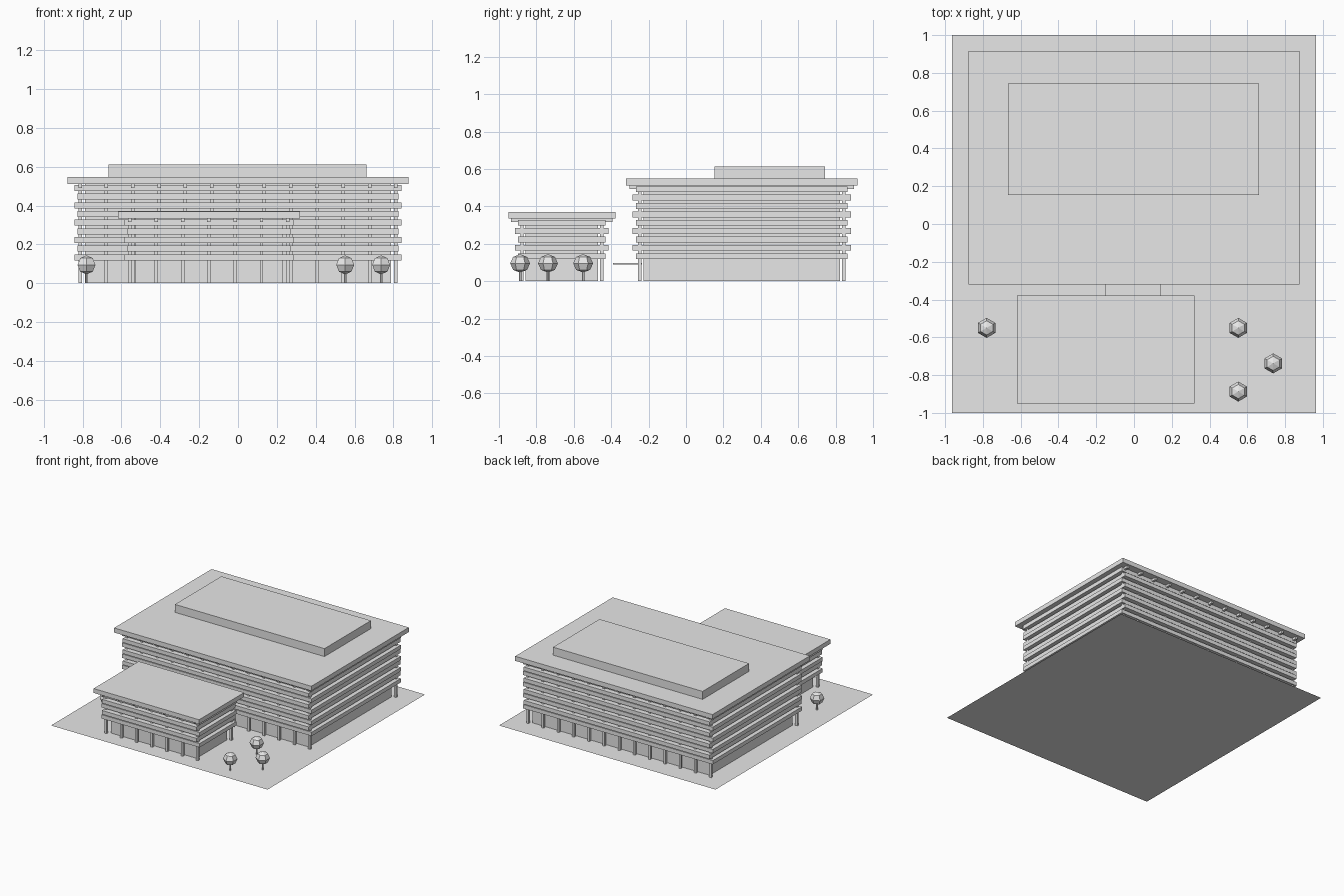
import bpy
import bmesh
from mathutils import Matrix, Vector

default = bpy.data.objects.get("Cube")
if default:
    bpy.data.objects.remove(default, do_unlink=True)

grey = bpy.data.materials.new("light_grey")
grey.use_nodes = True
grey.diffuse_color = (0.8, 0.8, 0.8, 1)
grey.node_tree.nodes["Principled BSDF"].inputs["Base Color"].default_value = (0.8, 0.8, 0.8, 1)


def finish(name, bm):
    mesh = bpy.data.meshes.new(name)
    bm.to_mesh(mesh)
    bm.free()
    mesh.materials.append(grey)
    obj = bpy.data.objects.new(name, mesh)
    bpy.context.collection.objects.link(obj)
    return obj


def add_box(bm, cx, cy, hx, hy, z0, z1):
    """Box from its plan centre, half sizes and bottom and top heights."""
    place = Matrix.Translation((cx, cy, (z0 + z1) / 2))
    size = Matrix.Diagonal((2 * hx, 2 * hy, z1 - z0, 1))
    bmesh.ops.create_cube(bm, size=1, matrix=place @ size)


def box(name, *dims):
    bm = bmesh.new()
    add_box(bm, *dims)
    return finish(name, bm)


BASE = 0.001
FIRST_BAND, BAND_STEP, BAND_THICK = 0.118, 0.0447, 0.031
BAY, COLUMN = 0.1355, 0.009


def building(name, cx, cy, bays, col_y, bands, roof_z, roof_top, roof_hx, roof_hy, beam_hy):
    col_x = bays * BAY / 2

    # Recessed wall core and overhanging roof
    box(name + "_core", cx, cy, col_x - 0.026, col_y - 0.02, BASE, roof_z)
    box(name + "_roof", cx, cy, roof_hx, roof_hy, roof_z, roof_top)

    # Stacked bands, alternately longer in x and in y
    bm = bmesh.new()
    for i in range(bands):
        z = FIRST_BAND + i * BAND_STEP
        out_x, out_y = (0.03, 0.02) if i % 2 == 0 else (0.013, 0.037)
        add_box(bm, cx, cy, col_x + out_x, col_y + out_y, z, z + BAND_THICK)
    finish(name + "_bands", bm)

    # Columns along the front and back, with a roof beam over each pair
    columns, beams = bmesh.new(), bmesh.new()
    for i in range(bays + 1):
        x = cx - col_x + i * BAY
        for side in (-1, 1):
            add_box(columns, x, cy + side * col_y, COLUMN, COLUMN, BASE, roof_z)
        add_box(beams, x, cy, COLUMN, beam_hy, roof_z - 0.019, roof_z)
    finish(name + "_columns", columns)
    finish(name + "_roof_beams", beams)


# Ground sheet
bm = bmesh.new()
bmesh.ops.create_grid(bm, x_segments=1, y_segments=1, size=1,
                      matrix=Matrix.Diagonal((0.963, 1, 1, 1)))
finish("ground_sheet", bm)

# Two buildings, the rooftop plant room and the link canopy
building("main_building", 0, 0.298, 12, 0.546, 9, 0.511, 0.548, 0.877, 0.619, 0.6)
building("front_building", -0.15, -0.664, 6, 0.213, 5, 0.335, 0.37, 0.469, 0.286, 0.272)
box("plant_room", -0.003, 0.448, 0.665, 0.295, 0.548, 0.612)
box("link_canopy", -0.004, -0.313, 0.146, 0.078, 0.088, 0.097)

# Trees: six-sided crowns on thin trunks
for x, y in ((-0.78, -0.55), (0.552, -0.55), (0.737, -0.738), (0.552, -0.887)):
    bm = bmesh.new()
    turn = Matrix.Rotation(1.5707963, 4, "Z")
    bmesh.ops.create_uvsphere(bm, u_segments=6, v_segments=4, radius=1,
                              matrix=Matrix.Translation((x, y, 0.095)) @ turn
                              @ Matrix.Diagonal((0.053, 0.053, 0.049, 1)))
    crown = [v.co - Vector((x, y, 0)) for v in bm.verts]
    # Keep two crown corners on the y axis
    if max(c.y for c in crown) < max(c.x for c in crown):
        bmesh.ops.rotate(bm, cent=(x, y, 0), verts=bm.verts,
                         matrix=Matrix.Rotation(1.5707963, 3, "Z"))
    finish("tree_crown", bm)
    bm = bmesh.new()
    bmesh.ops.create_cone(bm, cap_ends=True, segments=6, radius1=0.007, radius2=0.007,
                          depth=0.06, matrix=Matrix.Translation((x, y, 0.031)))
    finish("tree_trunk", bm)
